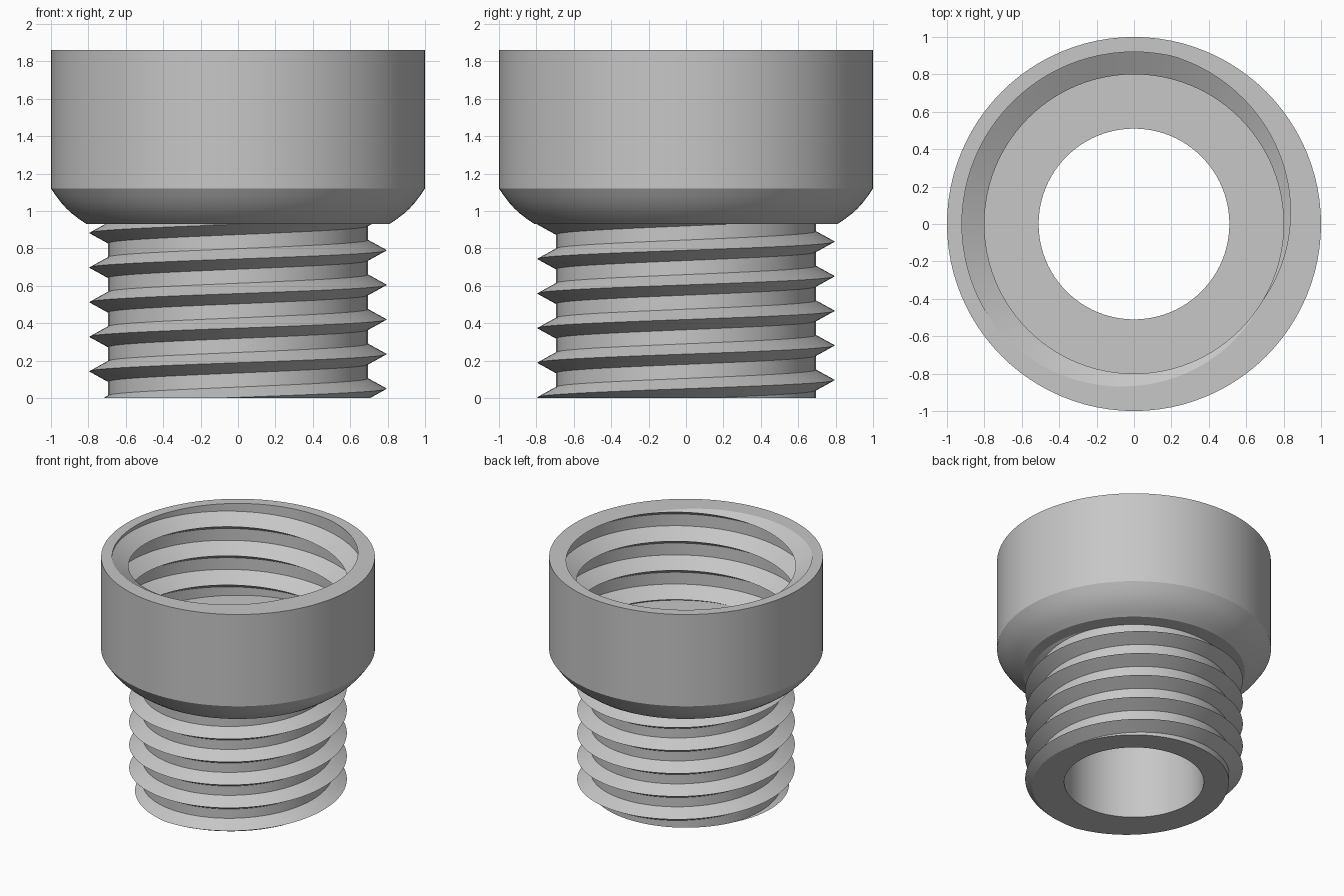
import bpy
import bmesh
import math
from mathutils import Vector

cube = bpy.data.objects.get("Cube")
if cube:
    bpy.data.objects.remove(cube, do_unlink=True)

SEGMENTS = 96
BASE, NECK_TOP, FLOOR, RIM = 0.0, 0.93, 1.12, 1.86
EPS = 1e-5


def lathe(bm, profile):
    """Revolve a (radius, z) profile around the vertical axis."""
    rings = []
    for r, z in profile:
        rings.append([bm.verts.new((r * math.cos(a), r * math.sin(a), z))
                      for a in (math.tau * i / SEGMENTS for i in range(SEGMENTS))])
    for low, high in zip(rings, rings[1:]):
        for i in range(SEGMENTS):
            j = (i + 1) % SEGMENTS
            bm.faces.new((low[i], low[j], high[j], high[i]))


def thread(bm, wall, crest, pitch, half_width, crest_z, z_min, z_max):
    """Right-handed V thread on a cylinder wall, trimmed flat at both ends."""
    t = bmesh.new()
    first = math.floor((z_min - crest_z) / pitch) - 2
    last = math.ceil((z_max - crest_z) / pitch) + 1
    section = []
    for k in range(first, last + 1):
        z = crest_z + k * pitch
        section += [(wall, z - half_width), (crest, z), (wall, z + half_width)]
    columns = []
    for i in range(SEGMENTS + 1):
        a = math.tau * i / SEGMENTS
        rise = pitch * i / SEGMENTS
        columns.append([t.verts.new((r * math.cos(a), r * math.sin(a), z + rise))
                        for r, z in section])
    for left, right in zip(columns, columns[1:]):
        for n in range(len(section) - 1):
            t.faces.new((left[n], right[n], right[n + 1], left[n + 1]))
    bmesh.ops.remove_doubles(t, verts=t.verts, dist=EPS)
    for z, direction in ((z_min, -1), (z_max, 1)):
        bmesh.ops.bisect_plane(t, geom=t.verts[:] + t.edges[:] + t.faces[:], dist=EPS,
                               plane_co=(0, 0, z), plane_no=(0, 0, direction),
                               clear_outer=True)
    bmesh.ops.remove_doubles(t, verts=t.verts, dist=EPS)
    temp = bpy.data.meshes.new("thread_temp")
    t.to_mesh(temp)
    t.free()
    bm.from_mesh(temp)
    bpy.data.meshes.remove(temp)


def fill_ring(bm, z):
    """Close the flat ring between the two open loops at height z."""
    edges = [e for e in bm.edges if e.is_boundary
             and all(abs(v.co.z - z) < 10 * EPS for v in e.verts)]
    bmesh.ops.triangle_fill(bm, edges=edges, use_beauty=True, normal=Vector((0, 0, 1)))


bm = bmesh.new()

# Socket outside: rounded shoulder and straight wall
shoulder = []
for i in range(7):
    s = i / 6
    bulge = 0.012 * math.sin(math.pi * s)
    shoulder.append((0.81 + 0.19 * s + bulge, NECK_TOP + (FLOOR - NECK_TOP) * s - bulge))
lathe(bm, shoulder + [(1.0, RIM)])

# Through bore
lathe(bm, [(0.51, BASE), (0.51, FLOOR)])

# Male thread on the neck, female thread in the socket
thread(bm, 0.695, 0.795, 0.185, 0.055, 0.05, BASE, NECK_TOP)
thread(bm, 0.92, 0.80, 0.235, 0.07, 1.88, FLOOR, RIM)

# Flat rings: bottom, underside of shoulder, socket floor, rim
for height in (BASE, NECK_TOP, FLOOR, RIM):
    fill_ring(bm, height)
bmesh.ops.recalc_face_normals(bm, faces=bm.faces)

mesh = bpy.data.meshes.new("threaded_adapter")
bm.to_mesh(mesh)
bm.free()
adapter = bpy.data.objects.new("threaded_adapter", mesh)
bpy.context.collection.objects.link(adapter)

# Plain grey material
grey = bpy.data.materials.new("light_grey")
grey.use_nodes = True
colour = (0.57, 0.57, 0.57, 1.0)
grey.diffuse_color = colour
grey.node_tree.nodes["Principled BSDF"].inputs["Base Color"].default_value = colour
mesh.materials.append(grey)

bpy.ops.object.select_all(action="DESELECT")
adapter.select_set(True)
bpy.context.view_layer.objects.active = adapter
bpy.ops.object.shade_smooth_by_angle(angle=math.radians(25))
